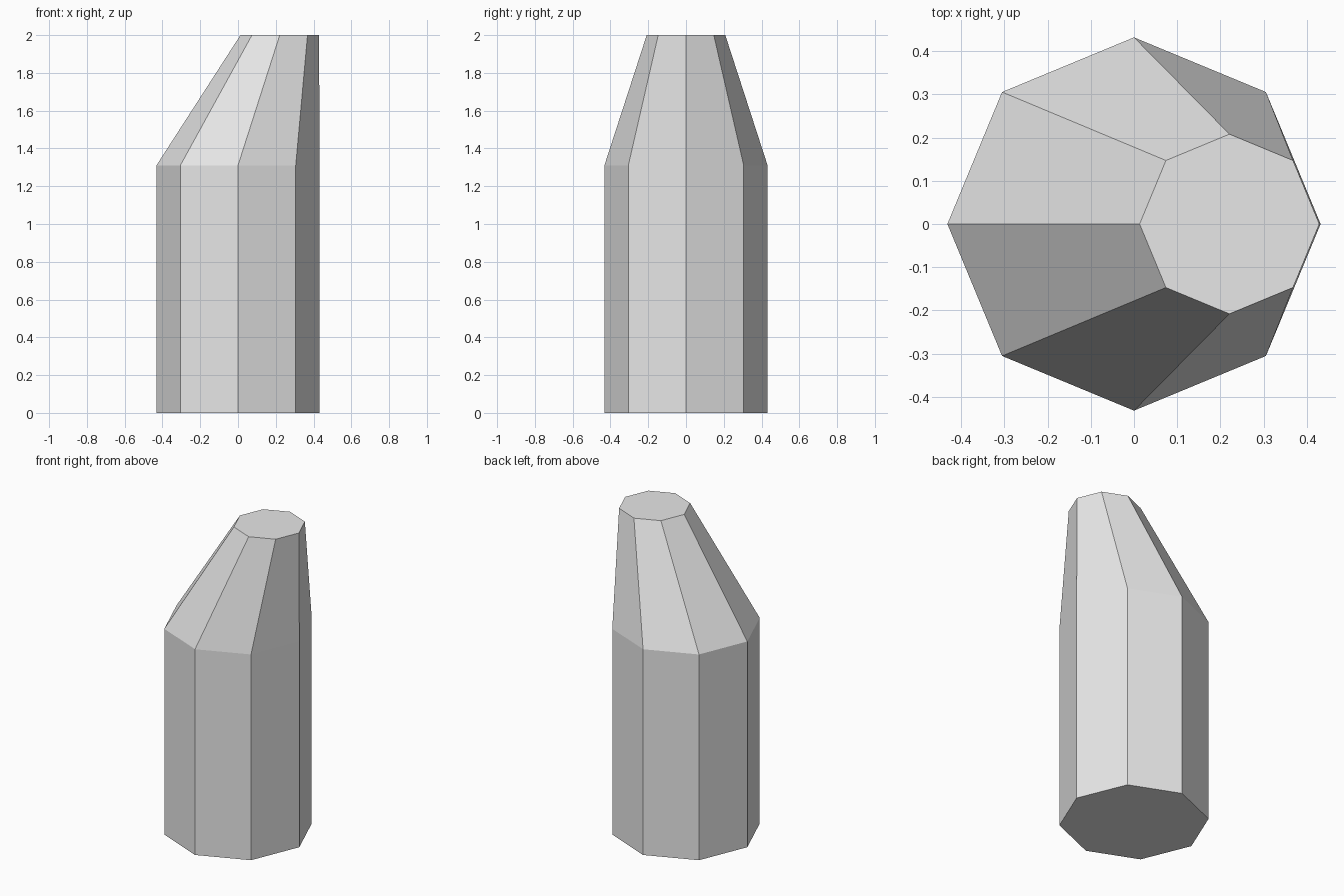
import bpy, bmesh
from math import cos, sin, tau

cube = bpy.data.objects.get("Cube")
if cube:
    bpy.data.objects.remove(cube, do_unlink=True)

SIDES = 8
# Rings from bottom to top: radius, sideways shift, height
RINGS = [(0.432, 0, 0), (0.432, 0, 1.31), (0.208, 0.221, 2)]

# Plain grey material
grey = bpy.data.materials.new("light_grey")
grey.use_nodes = True
colour = (0.8, 0.8, 0.8, 1)
grey.diffuse_color = colour
grey.node_tree.nodes["Principled BSDF"].inputs["Base Color"].default_value = colour

# Octagonal column with a taper leaning to one side
bm = bmesh.new()
loops = []
for radius, shift, height in RINGS:
    loops.append([bm.verts.new((shift + radius * cos(tau * i / SIDES),
                                radius * sin(tau * i / SIDES), height))
                  for i in range(SIDES)])
for low, high in zip(loops, loops[1:]):
    for i in range(SIDES):
        j = (i + 1) % SIDES
        bm.faces.new((low[i], low[j], high[j], high[i]))

# Flat end caps
bm.faces.new(loops[0][::-1])
bm.faces.new(loops[-1])

mesh = bpy.data.meshes.new("tapered_column")
bm.to_mesh(mesh)
bm.free()
mesh.materials.append(grey)
column = bpy.data.objects.new("tapered_column", mesh)
bpy.context.collection.objects.link(column)
